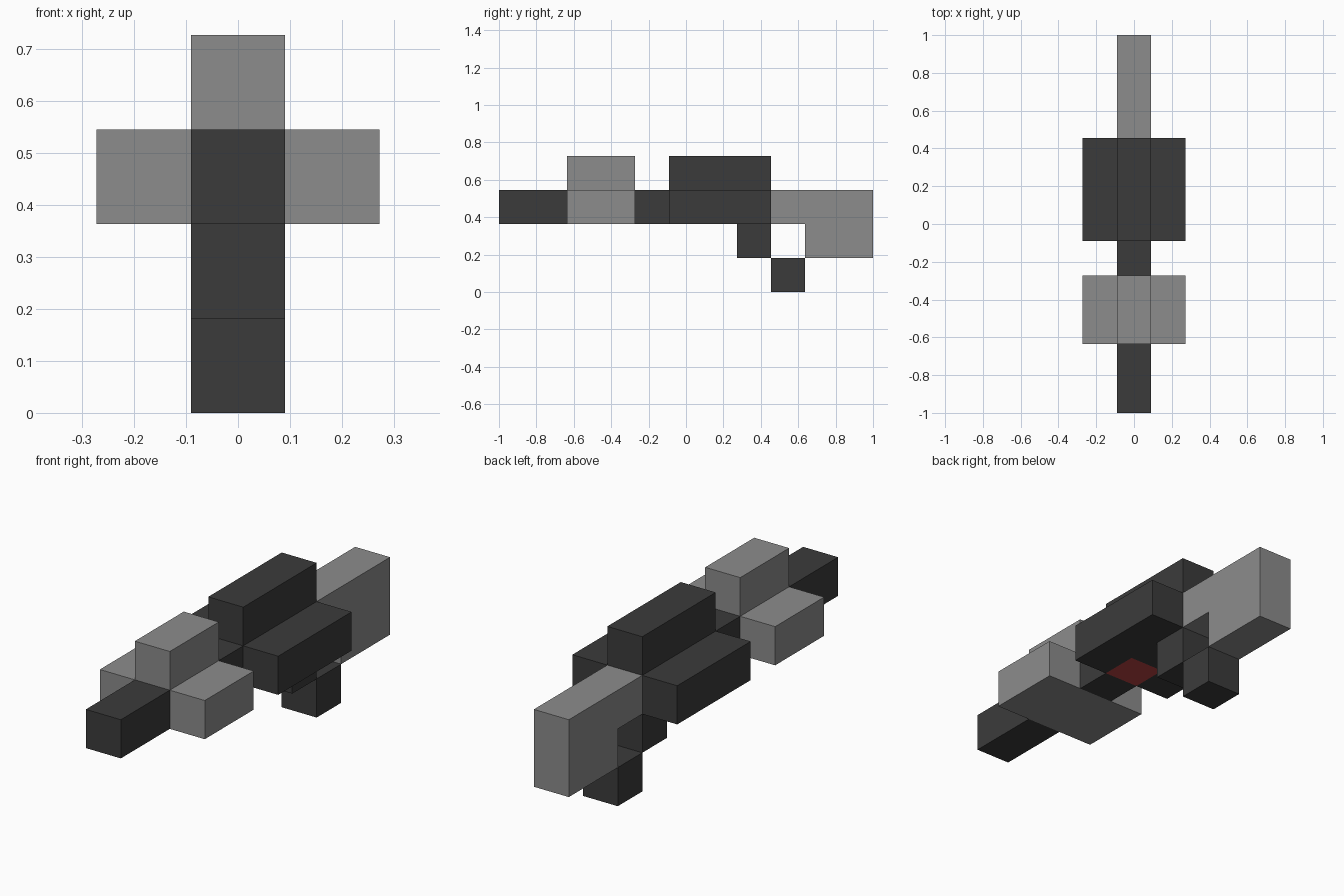
import bpy, bmesh
from mathutils import Vector

cube = bpy.data.objects.get("Cube")
if cube:
    bpy.data.objects.remove(cube, do_unlink=True)

U = 2 / 11  # one block


def material(name, rgb):
    m = bpy.data.materials.new(name)
    m.use_nodes = True
    m.diffuse_color = (*rgb, 1)
    m.node_tree.nodes["Principled BSDF"].inputs["Base Color"].default_value = (*rgb, 1)
    return m


DARK = material("dark grey", (0.044, 0.044, 0.044))
LIGHT = material("light grey", (0.262, 0.262, 0.262))
RED = material("red", (0.474, 0.056, 0.056))


def extrude(name, mat, points, axis, start, end):
    """Extrude a profile given in blocks: (x, z) along y, or (y, z) along x.
    y is counted from the front end, z from the ground."""
    bm = bmesh.new()

    def place(p, t):
        x, y = (t, p[0]) if axis == "x" else (p[0], t)
        return Vector((x, y - 5.5, p[1])) * U

    face = bm.faces.new([bm.verts.new(place(p, start)) for p in points])
    new = bmesh.ops.extrude_face_region(bm, geom=[face])["geom"]
    shift = place(points[0], end) - place(points[0], start)
    bmesh.ops.translate(bm, vec=shift, verts=[v for v in new if isinstance(v, bmesh.types.BMVert)])
    bmesh.ops.recalc_face_normals(bm, faces=bm.faces)
    mesh = bpy.data.meshes.new(name)
    bm.to_mesh(mesh)
    bm.free()
    mesh.materials.append(mat)
    obj = bpy.data.objects.new(name, mesh)
    bpy.context.collection.objects.link(obj)
    return obj


def rect(a0, a1, z0, z1):
    return [(a0, z0), (a1, z0), (a1, z1), (a0, z1)]


# Wide body with a raised centre ridge
RIDGED = [(-1.5, 2), (1.5, 2), (1.5, 3), (0.5, 3), (0.5, 4), (-0.5, 4), (-0.5, 3), (-1.5, 3)]
BAR = rect(-0.5, 0.5, 2, 3)

# Barrel and fore-end
extrude("muzzle", DARK, BAR, "y", 0, 2)
extrude("fore_end", LIGHT, RIDGED, "y", 2, 4)
extrude("barrel", DARK, BAR, "y", 4, 5)

# Receiver, with a red square cut into the underside
receiver = extrude("receiver", DARK, RIDGED, "y", 5, 8)
receiver.data.materials.append(RED)
bm = bmesh.new()
bm.from_mesh(receiver.data)
for co, no in (((-0.5, 0, 0), (1, 0, 0)), ((0.5, 0, 0), (1, 0, 0)), ((0, 0.5, 0), (0, 1, 0))):
    bmesh.ops.bisect_plane(bm, geom=bm.verts[:] + bm.edges[:] + bm.faces[:], dist=1e-5,
                           plane_co=Vector(co) * U, plane_no=no)
for f in bm.faces:
    c = f.calc_center_median() / U
    if f.normal.z < -0.9 and abs(c.x) < 0.4 and c.y < 0.5:
        f.material_index = 1
bm.to_mesh(receiver.data)
bm.free()

# Stepped grip
extrude("upper_grip", DARK, rect(7, 8, 1, 2), "x", -0.5, 0.5)
extrude("lower_grip", DARK, rect(8, 9, 0, 1), "x", -0.5, 0.5)

# Shoulder stock
extrude("stock", LIGHT, [(8, 2), (9, 2), (9, 1), (11, 1), (11, 3), (8, 3)], "x", -0.5, 0.5)
